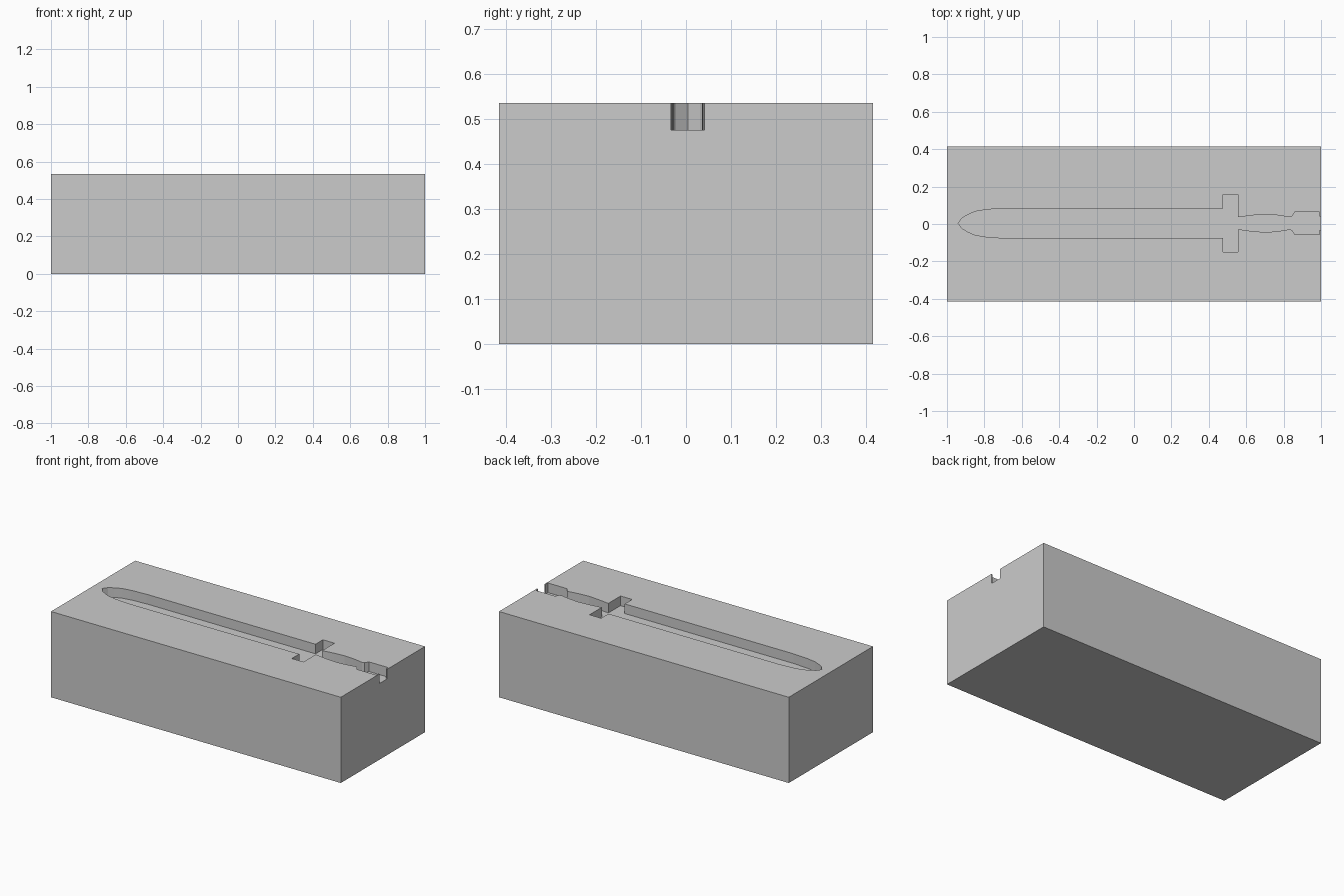
import bpy, bmesh

if "Cube" in bpy.data.objects:
    bpy.data.objects.remove(bpy.data.objects["Cube"])

LENGTH, WIDTH, HEIGHT = 2.0, 0.83, 0.535
FLOOR = 0.475          # height of the cavity floor
AXIS_Y = 0.004         # centre line of the sword outline


def mesh_object(name, bm):
    bmesh.ops.recalc_face_normals(bm, faces=bm.faces)
    mesh = bpy.data.meshes.new(name)
    bm.to_mesh(mesh)
    bm.free()
    obj = bpy.data.objects.new(name, mesh)
    bpy.context.collection.objects.link(obj)
    return obj


# Solid mould block
bm = bmesh.new()
bmesh.ops.create_cube(bm, size=1)
for v in bm.verts:
    v.co = (v.co.x * LENGTH, v.co.y * WIDTH, (v.co.z + 0.5) * HEIGHT)
block = mesh_object("mould_block", bm)

# Sword half outline (x, half width): blade, guard, grip, pommel, pour opening
half = [(-0.92, 0.027), (-0.89, 0.045), (-0.85, 0.063), (-0.79, 0.073), (-0.69, 0.08),
        (0.476, 0.08), (0.476, 0.153), (0.556, 0.153),
        (0.556, 0.032), (0.63, 0.042), (0.70, 0.048), (0.76, 0.044), (0.83, 0.033),
        (0.845, 0.036), (0.86, 0.06), (0.992, 0.06), (0.992, 0.037), (1.05, 0.037)]
outline = [(-0.94, 0.0)] + half + [(x, -y) for x, y in reversed(half)]

# Cutter: extruded outline
bm = bmesh.new()
face = bm.faces.new([bm.verts.new((x, y + AXIS_Y, FLOOR)) for x, y in outline])
top = bmesh.ops.extrude_face_region(bm, geom=[face])["geom"]
bmesh.ops.translate(bm, vec=(0, 0, 0.2),
                    verts=[g for g in top if isinstance(g, bmesh.types.BMVert)])
cutter = mesh_object("sword_cutter", bm)
cutter.hide_render = True

# Carve the cavity, then discard the cutter
cut = block.modifiers.new("sword_cavity", 'BOOLEAN')
cut.operation = 'DIFFERENCE'
cut.solver = 'EXACT'
cut.object = cutter
bpy.context.view_layer.objects.active = block
block.select_set(True)
bpy.ops.object.modifier_apply(modifier=cut.name)
bpy.data.objects.remove(cutter)
